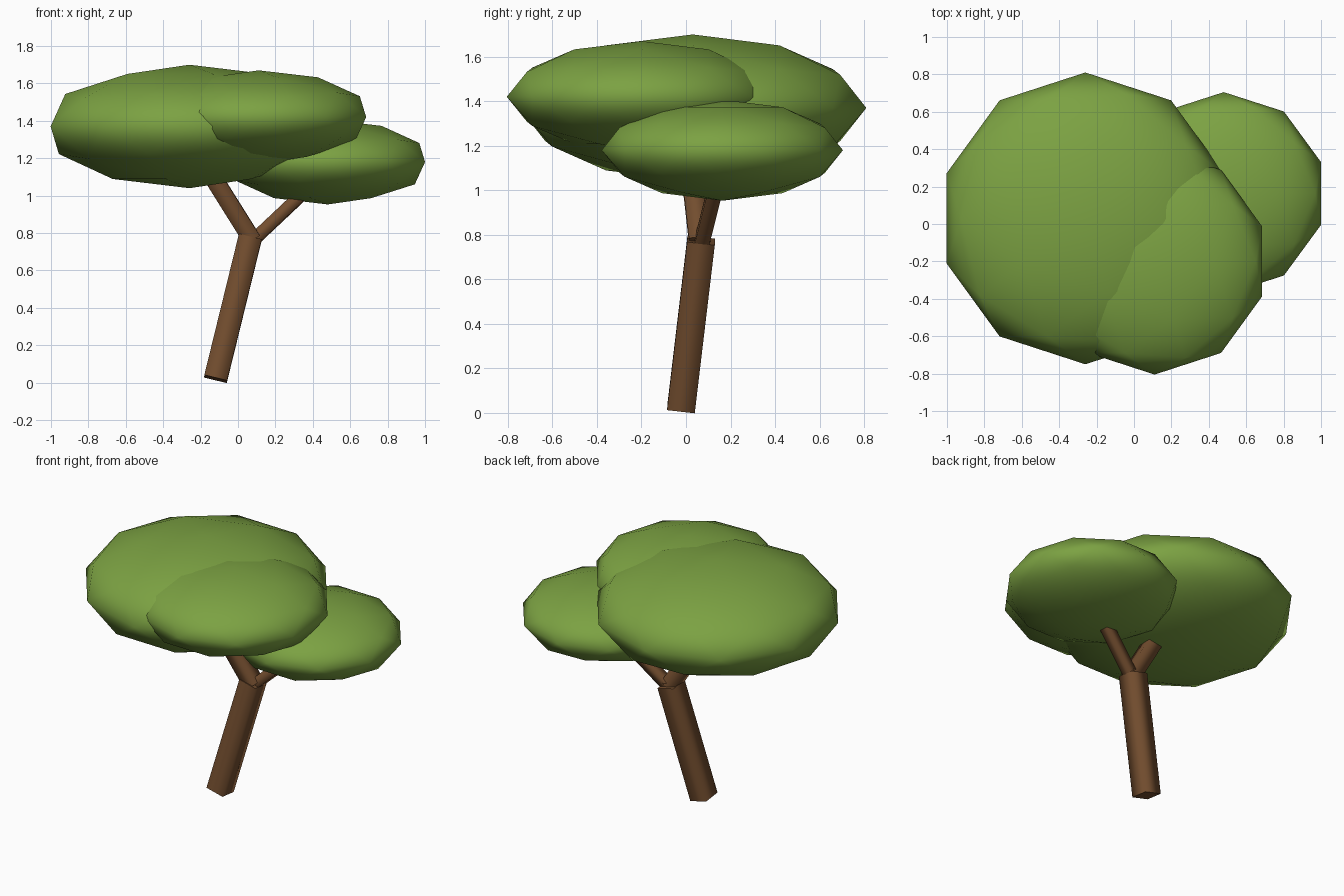
import bpy
import math
from mathutils import Vector

default_cube = bpy.data.objects.get("Cube")
if default_cube:
    bpy.data.objects.remove(default_cube, do_unlink=True)


def make_material(name, rgb):
    color = (*rgb, 1.0)
    mat = bpy.data.materials.new(name)
    mat.use_nodes = True
    mat.diffuse_color = color
    bsdf = mat.node_tree.nodes["Principled BSDF"]
    bsdf.inputs["Base Color"].default_value = color
    bsdf.inputs["Roughness"].default_value = 0.9
    return mat


leaf_green = make_material("leaf green", (0.20, 0.36, 0.055))
bark_brown = make_material("bark brown", (0.17, 0.075, 0.028))


def beam(name, start, end, width):
    """Square wooden beam running between two points, with soft sides and flat ends."""
    start, end = Vector(start), Vector(end)
    axis = end - start
    bpy.ops.mesh.primitive_cylinder_add(
        vertices=4, radius=width / math.sqrt(2), depth=axis.length)
    obj = bpy.context.object
    obj.name = name
    # turn the square so its sides face the axes, then lean it
    mesh = obj.data
    corner = mesh.vertices[0].co
    if min(abs(corner.x), abs(corner.y)) < 0.001:
        for v in mesh.vertices:
            x, y = v.co.x, v.co.y
            v.co.x, v.co.y = (x - y) / math.sqrt(2), (x + y) / math.sqrt(2)
    obj.location = (start + end) / 2
    obj.rotation_mode = "QUATERNION"
    obj.rotation_quaternion = Vector((0, 0, 1)).rotation_difference(axis)
    mesh.materials.append(bark_brown)
    for face in mesh.polygons:
        face.use_smooth = abs(face.normal.z) < 0.5


def foliage(name, center, radii):
    """Flattened, softly shaded leaf cluster."""
    bpy.ops.mesh.primitive_ico_sphere_add(subdivisions=2, radius=1, location=center)
    obj = bpy.context.object
    obj.name = name
    obj.scale = radii
    obj.data.materials.append(leaf_green)
    bpy.ops.object.shade_smooth()


# Leaning trunk and its fork
beam("trunk", (-0.12, -0.022, 0.02), (0.065, 0.068, 0.775), 0.125)
beam("thick_branch", (0.075, 0.062, 0.765), (-0.16, 0.02, 1.14), 0.095)
beam("thin_branch", (0.075, 0.068, 0.755), (0.42, 0.15, 1.08), 0.065)

# Canopy
foliage("main_foliage", (-0.26, 0.03, 1.37), (0.78, 0.78, 0.33))
foliage("front_foliage", (0.11, -0.20, 1.42), (0.605, 0.605, 0.25))
foliage("low_foliage", (0.48, 0.163, 1.18), (0.547, 0.542, 0.227))
